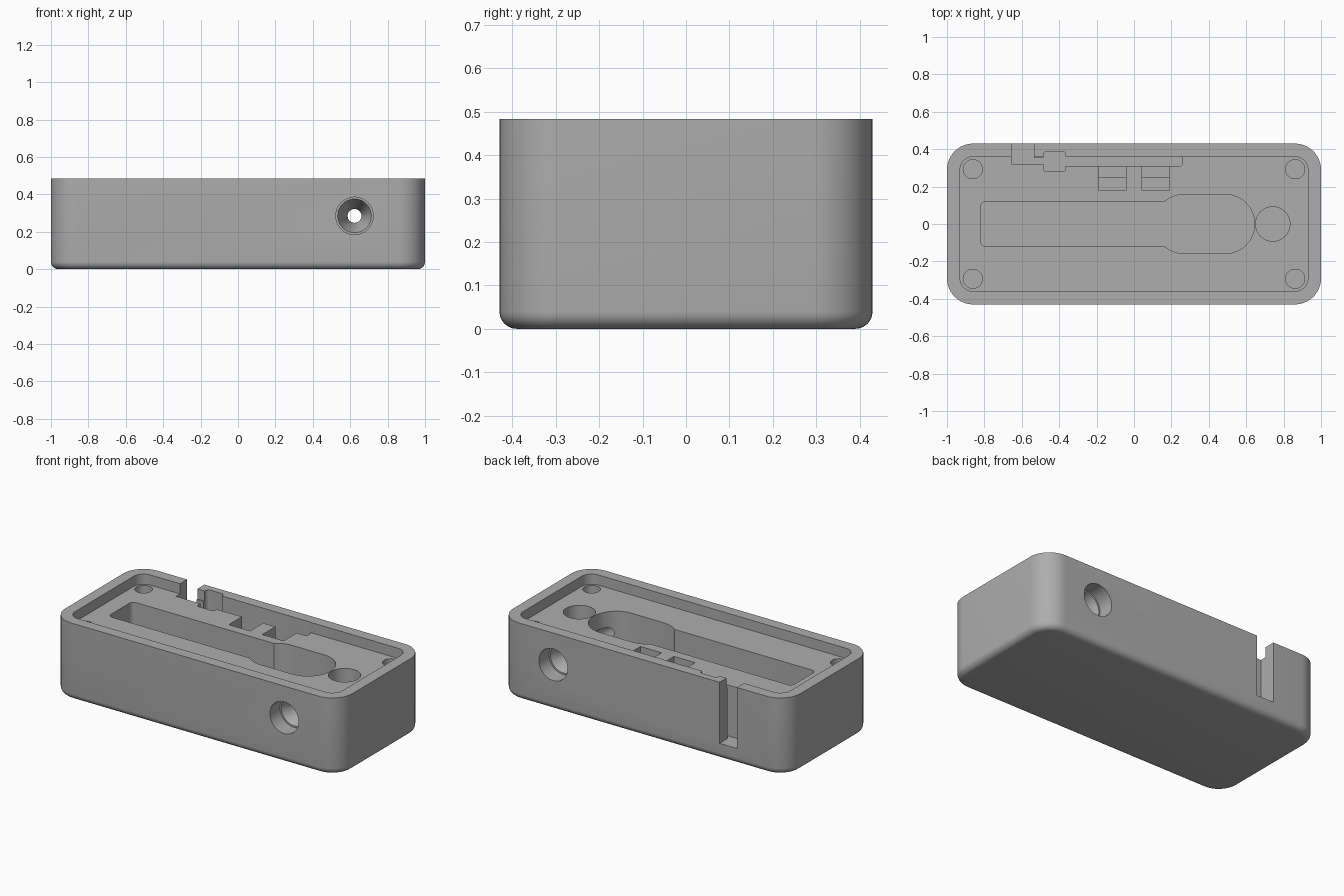
import bpy, bmesh, math
from mathutils import Vector

if "Cube" in bpy.data.objects:
    bpy.data.objects.remove(bpy.data.objects["Cube"])

grey = bpy.data.materials.new("mid grey plastic")
grey.use_nodes = True
grey.diffuse_color = (0.42, 0.42, 0.42, 1)
grey.node_tree.nodes["Principled BSDF"].inputs["Base Color"].default_value = grey.diffuse_color

H = 0.484       # case height
DECK = 0.42     # recessed deck level
BED = 0.10      # floor of the deep pockets
OPEN = 0.6      # cutter top, above the rim


def make_object(name, bm):
    bmesh.ops.recalc_face_normals(bm, faces=bm.faces)
    mesh = bpy.data.meshes.new(name)
    bm.to_mesh(mesh)
    bm.free()
    mesh.materials.append(grey)
    ob = bpy.data.objects.new(name, mesh)
    bpy.context.collection.objects.link(ob)
    return ob


def rounded_box(name, x0, x1, y0, y1, z0, z1, radius=0, foot=0):
    """Box with rounded upright edges and an optional rounded foot."""
    bm = bmesh.new()
    bmesh.ops.create_cube(bm, size=1)
    for v in bm.verts:
        v.co = Vector((x1 if v.co.x > 0 else x0, y1 if v.co.y > 0 else y0,
                       z1 if v.co.z > 0 else z0))
    if radius:
        uprights = [e for e in bm.edges if abs(e.verts[0].co.z - e.verts[1].co.z) > 1e-4]
        bmesh.ops.bevel(bm, geom=uprights, offset=radius, segments=12,
                        profile=0.5, affect='EDGES')
    if foot:
        low = [e for e in bm.edges if all(abs(v.co.z - z0) < 1e-4 for v in e.verts)]
        bmesh.ops.bevel(bm, geom=low, offset=foot, segments=6,
                        profile=0.5, affect='EDGES')
    return make_object(name, bm)


def lathe(name, profile, axis, centre, sides=48):
    """Closed solid of (position, radius) rings along the y or z axis."""
    bm = bmesh.new()
    rings = []
    for t, r in profile:
        ring = []
        for i in range(sides):
            a = math.tau * i / sides
            p, q = r * math.cos(a), r * math.sin(a)
            co = (p, t, q) if axis == 'y' else (p, q, t)
            ring.append(bm.verts.new(Vector(co) + Vector(centre)))
        rings.append(ring)
    for a, b in zip(rings, rings[1:]):
        for i in range(sides):
            j = (i + 1) % sides
            bm.faces.new((a[i], a[j], b[j], b[i]))
    bm.faces.new(rings[0])
    bm.faces.new(rings[-1])
    return make_object(name, bm)


# Outer shell
case = rounded_box("case", -1, 1, -0.43, 0.43, 0, H, 0.14, 0.04)

# Lid seat, long slot and wide rounded bay
cutters = [
    rounded_box("lid_seat_cutter", -0.93, 0.93, -0.36, 0.36, DECK, OPEN, 0.07),
    rounded_box("long_slot_cutter", -0.82, 0.4, -0.12, 0.12, BED, OPEN, 0.03),
    rounded_box("wide_bay_cutter", 0.11, 0.645, -0.158, 0.158, BED, OPEN, 0.157),
    lathe("round_well_cutter", [(BED, 0.092), (OPEN, 0.092)], 'z', (0.742, 0, 0)),
]

# Corner screw holes
for sx in (-1, 1):
    for sy in (-1, 1):
        cutters.append(lathe("screw_hole_cutter", [(BED, 0.051), (OPEN, 0.051)],
                             'z', (0.862 * sx, 0.293 * sy, 0)))

# Funnel bore through the front and back walls
half = [(-0.5, 0.1), (-0.33, 0.1), (-0.33, 0.09), (-0.2, 0.037)]
cutters.append(lathe("cross_bore_cutter", half + [(-t, r) for t, r in reversed(half)],
                     'y', (0.623, 0, 0.285)))

# Cable notch, cable channel and its bulge
cutters += [
    rounded_box("cable_notch_cutter", -0.655, -0.535, 0.32, 0.5, BED, OPEN),
    rounded_box("channel_entry_cutter", -0.56, -0.46, 0.32, 0.352, BED, OPEN),
    rounded_box("channel_bulge_cutter", -0.485, -0.365, 0.28, 0.388, BED, OPEN, 0.02),
    rounded_box("cable_channel_cutter", -0.4, 0.26, 0.31, 0.362, BED, OPEN, 0.015),
]

# Two stepped side pockets off the channel
for x in (-0.19, 0.043):
    cutters.append(rounded_box("shallow_pocket_cutter", x, x + 0.148, 0.18, 0.33, 0.37, OPEN))
    cutters.append(rounded_box("pocket_step_cutter", x, x + 0.148, 0.25, 0.335, 0.3, OPEN))

bpy.context.view_layer.objects.active = case
case.select_set(True)
for c in cutters:
    mod = case.modifiers.new(c.name, 'BOOLEAN')
    mod.operation = 'DIFFERENCE'
    mod.solver = 'EXACT'
    mod.object = c
    bpy.ops.object.modifier_apply(modifier=mod.name)
    bpy.data.objects.remove(c)

bpy.ops.object.select_all(action='DESELECT')
case.select_set(True)
bpy.ops.object.shade_smooth_by_angle(angle=math.radians(30))
